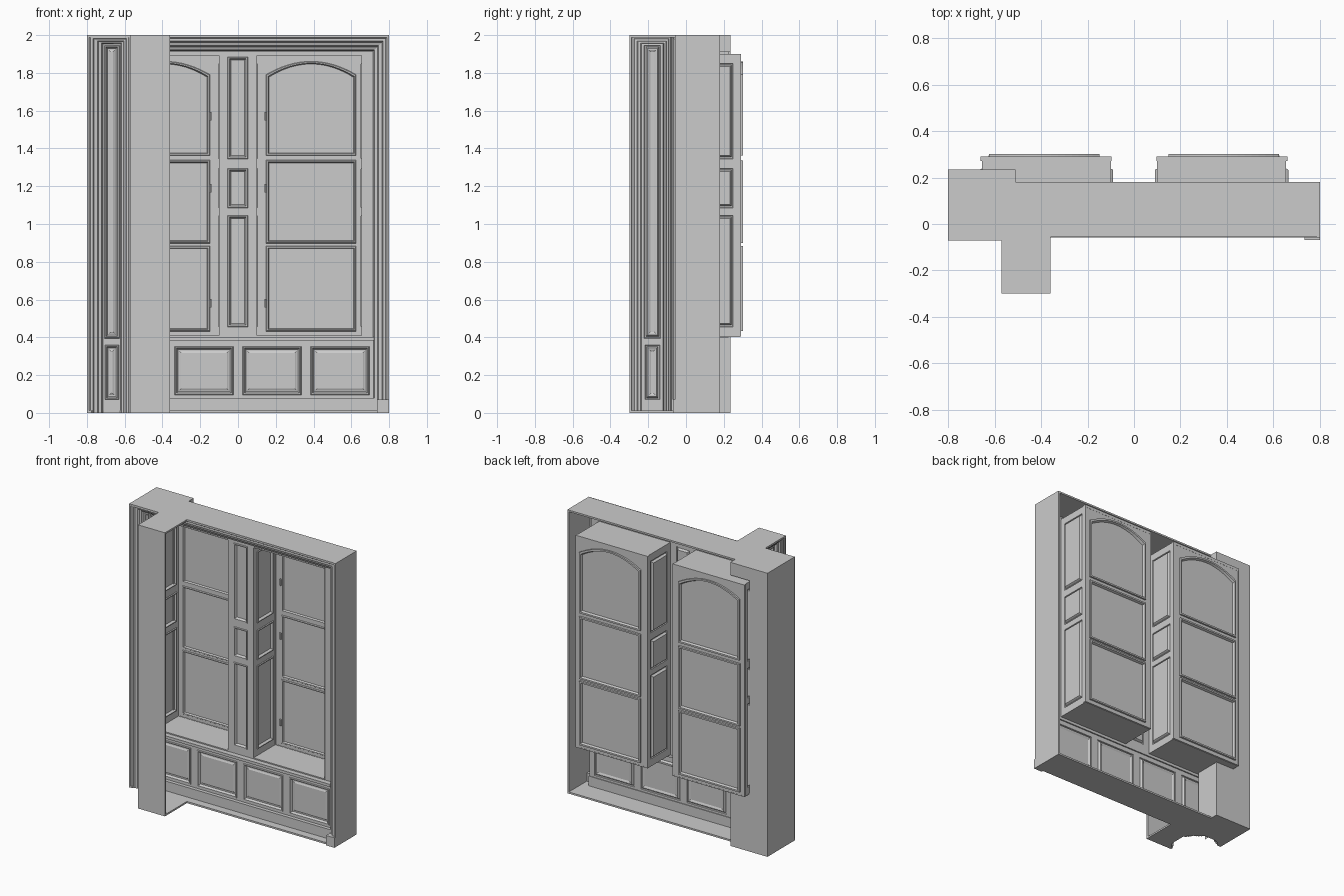
import bpy, bmesh, math
from mathutils import Vector

if "Cube" in bpy.data.objects:
    bpy.data.objects.remove(bpy.data.objects["Cube"])

def finish(name, bm, mirror=False):
    bmesh.ops.remove_doubles(bm, verts=bm.verts, dist=1e-5)
    me = bpy.data.meshes.new(name)
    bm.to_mesh(me)
    bm.free()
    ob = bpy.data.objects.new(name, me)
    bpy.context.collection.objects.link(ob)
    if mirror:
        ob.modifiers.new("mirror", 'MIRROR').use_mirror_merge = False
    return ob

def box(name, x0, x1, y0, y1, z0, z1, mirror=False):
    bm = bmesh.new()
    bmesh.ops.create_cube(bm, size=1)
    for v in bm.verts:
        v.co = Vector((x0 + (v.co.x + .5) * (x1 - x0), y0 + (v.co.y + .5) * (y1 - y0),
                       z0 + (v.co.z + .5) * (z1 - z0)))
    return finish(name, bm, mirror)

def plate(name, pts, z0, z1):
    bm = bmesh.new()
    f = bm.faces.new([bm.verts.new((x, y, z0)) for x, y in pts])
    r = bmesh.ops.extrude_face_region(bm, geom=[f])
    for v in r['geom']:
        if isinstance(v, bmesh.types.BMVert):
            v.co.z = z1
    bmesh.ops.recalc_face_normals(bm, faces=bm.faces)
    return finish(name, bm)

def loft(bm, rings, closed=True, cap=False):
    vs = [[bm.verts.new(p) for p in r] for r in rings]
    n = len(vs[0])
    for a, b in zip(vs, vs[1:]):
        for i in range(n if closed else n - 1):
            j = (i + 1) % n
            bm.faces.new((a[i], a[j], b[j], b[i]))
    if cap:
        bm.faces.new(vs[-1])

# a sheet of wall with moulded panels let into it; profile = (inset, depth) steps
def panelled(name, plane, u0, u1, v0, v1, panels, profile, mirror=False):
    bm = bmesh.new()
    us = sorted({u0, u1} | {u for p in panels for u in p[:2]})
    vs = sorted({v0, v1} | {v for p in panels for v in p[2:4]})
    for a, b in zip(us, us[1:]):
        for c, d in zip(vs, vs[1:]):
            mu, mv = (a + b) / 2, (c + d) / 2
            if any(p[0] < mu < p[1] and p[2] < mv < p[3] for p in panels):
                continue
            bm.faces.new([bm.verts.new(plane(*q, 0)) for q in ((a, c), (b, c), (b, d), (a, d))])
    for p in panels:
        if profile is None or p[4:] == ('hole',):
            continue
        rise = p[4] if len(p) > 4 else 0
        steps = [(0, 0), (.001, 0)] + profile[1:] if rise else profile
        n = 16 if rise else 1
        rings = []
        for i, (d, dep) in enumerate(steps):
            a, b, c, e = p[0] + d, p[1] - d, p[2] + d, p[3] - d
            ring = [plane(a, c, dep), plane(b, c, dep)]
            for k in range(n + 1):
                t = 1 - 2 * k / n
                drop = rise * t * t if i else 0
                ring.append(plane((a + b) / 2 + t * (b - a) / 2, e - drop, dep))
            rings.append(ring)
        loft(bm, rings, cap=True)
    return finish(name, bm, mirror)

# stepped door-casing style surround, open at the floor; scales = left, top, right
def casing(name, plane, u0, u1, v1, profile, scales):
    l, t, r = scales
    bm = bmesh.new()
    loft(bm, [[plane(u1 - d * r, 0, e), plane(u1 - d * r, v1 - d * t, e),
               plane(u0 + d * l, v1 - d * t, e), plane(u0 + d * l, 0, e)]
              for d, e in profile], closed=False)
    return finish(name, bm)

def front(y):
    return lambda u, v, d: (u, y + d, v)
def back(y):
    return lambda u, v, d: (-u, y - d, v)
def facing_left(x):
    return lambda u, v, d: (x + d, -u, v)
def facing_right(x):
    return lambda u, v, d: (x - d, u, v)

PANEL = [(0, 0), (.003, -.006), (.009, -.006), (.013, .004), (.017, .010)]
RAISED = PANEL + [(.024, .010), (.034, .005)]
STEPS = [(0, 0), (.012, 0), (.018, .010), (.032, .010), (.038, .024),
         (.055, .030), (.062, .048), (.078, .055), (.085, .088), (.09, .09)]
SMALL = [(d, e * .5) for d, e in STEPS]

# shell: top, floor, ends, stub front
outline = [(-.8, -.07), (-.57, -.07), (-.57, -.3), (-.36, -.3), (-.36, -.055), (.8, -.055),
           (.8, .18), (-.51, .18), (-.51, .235), (-.8, .235)]
recess = [(-.8, -.07), (-.775, -.07), (-.74, -.035), (-.71, -.026), (-.625, -.026), (-.6, -.05),
          (-.57, -.07), (-.55, -.09), (-.526, -.125), (-.526, -.235), (-.55, -.27), (-.57, -.29)]
plate("top_plate", outline, 1.988, 2)
plate("floor_plate", recess + outline[2:], 0, .012)
box("right_end_wall", .788, .8, -.058, .18, 0, 2)
box("left_end_wall", -.8, -.788, -.068, .235, 0, 2)
box("stub_front", -.57, -.36, -.3, -.288, 0, 2)

# rear block behind the left pilaster
box("rear_block_side", -.8, -.66, .223, .235, 0, 2)
box("rear_block_lower", -.66, -.51, .223, .235, 0, .41)
box("rear_block_upper", -.66, -.51, .223, .235, 1.91, 2)
box("rear_block_lower_return", -.522, -.51, .05, .235, 0, .40)
box("rear_block_upper_return", -.522, -.51, .17, .235, 1.91, 2)

# left pilaster and stub side, each with a tall and a short panel
casing("pilaster_casing", front(-.07), -.8, -.57, 2, SMALL, (1, .55, .6))
panelled("pilaster_panels", front(-.026), -.72, -.62, 0, 1.955,
         [(-.708, -.628, .395, 1.945), (-.705, -.63, .07, .36)], RAISED)
casing("stub_side_casing", facing_left(-.57), .07, .3, 2, SMALL, (.6, .55, .75))
panelled("stub_side_panels", facing_left(-.526), .123, .234, 0, 1.955,
         [(.135, .222, .395, 1.945), (.138, .218, .07, .36)], RAISED)

# main stepped surround of the window bay with plinth block
casing("bay_casing", front(-.058), -.66, .8, 2, STEPS, (0, 1, 1))
box("right_plinth", .735, .8, -.068, -.02, 0, .07)

# bay wall with centre mullion panels and two window holes
rows = [(.455, 1.045), (1.085, 1.295), (1.345, 1.885)]
panelled("bay_wall", front(.032), -.66, .712, .385, 1.912,
         [(-.055, .052, a, b) for a, b in rows] +
         [(.10, .655, .41, 1.9, 'hole'), (-.655, -.10, .41, 1.9, 'hole')], PANEL)

# seat front with four panels, rail and base board
panelled("seat_front", front(.025), -.66, .735, .08, .385,
         [(c - .155, c + .155, .095, .352) for c in (-.54, -.18, .18, .54)], RAISED)
box("seat_rail", -.66, .72, -.005, .034, .383, .402)
box("base_board", -.66, .74, 0, .03, 0, .08)

# window reveals (mirrored left/right)
cols = [(.455, 1.045), (1.085, 1.295), (1.345, 1.85)]
panelled("inner_reveal", facing_right(.10), .03, .285, .41, 1.9,
         [(.07, .25, a, b) for a, b in cols], PANEL, True)
panelled("outer_reveal", facing_left(.655), -.285, -.03, .41, 1.9,
         [(-.25, -.07, a, b) for a, b in cols], PANEL, True)
box("window_seat", .10, .655, .03, .285, .402, .41, True)
box("window_head", .10, .655, .03, .285, 1.892, 1.9, True)

# arched windows, inside and outside faces
panes = [(.432, .884), (.898, 1.338), (1.362, 1.862)]
GLAZING = [(0, 0), (.004, -.006), (.010, -.006), (.015, .006)]
panelled("window_inside", front(.275), .10, .655, .41, 1.9,
         [(.148, .626, a, b) + ((.07,) if i == 2 else ()) for i, (a, b) in enumerate(panes)],
         GLAZING, True)
REAR = [(0, 0), (.001, -.012), (.012, -.012), (.018, .004)]
panelled("window_outside", back(.289), -.655, -.10, .41, 1.9,
         [(-.626, -.148, a, b) + ((.07,) if i == 2 else ()) for i, (a, b) in enumerate(panes)],
         REAR, True)
for nm, x0, x1, z0, z1 in (("inner", .096, .104, .408, 1.9), ("outer", .652, .66, .408, 1.9),
                           ("bottom", .096, .66, .405, .412), ("top", .096, .66, 1.88, 1.9)):
    box("window_rim_" + nm, x0, x1, .272, .29, z0, z1, True)

# hinges
for i, z in enumerate((.58, 1.19, 1.57)):
    bm = bmesh.new()
    bmesh.ops.create_cone(bm, cap_ends=True, segments=10, radius1=.006, radius2=.006, depth=.045)
    for v in bm.verts:
        v.co += Vector((.145, .266, z))
    finish("hinge_%d" % (i + 1), bm, True)
